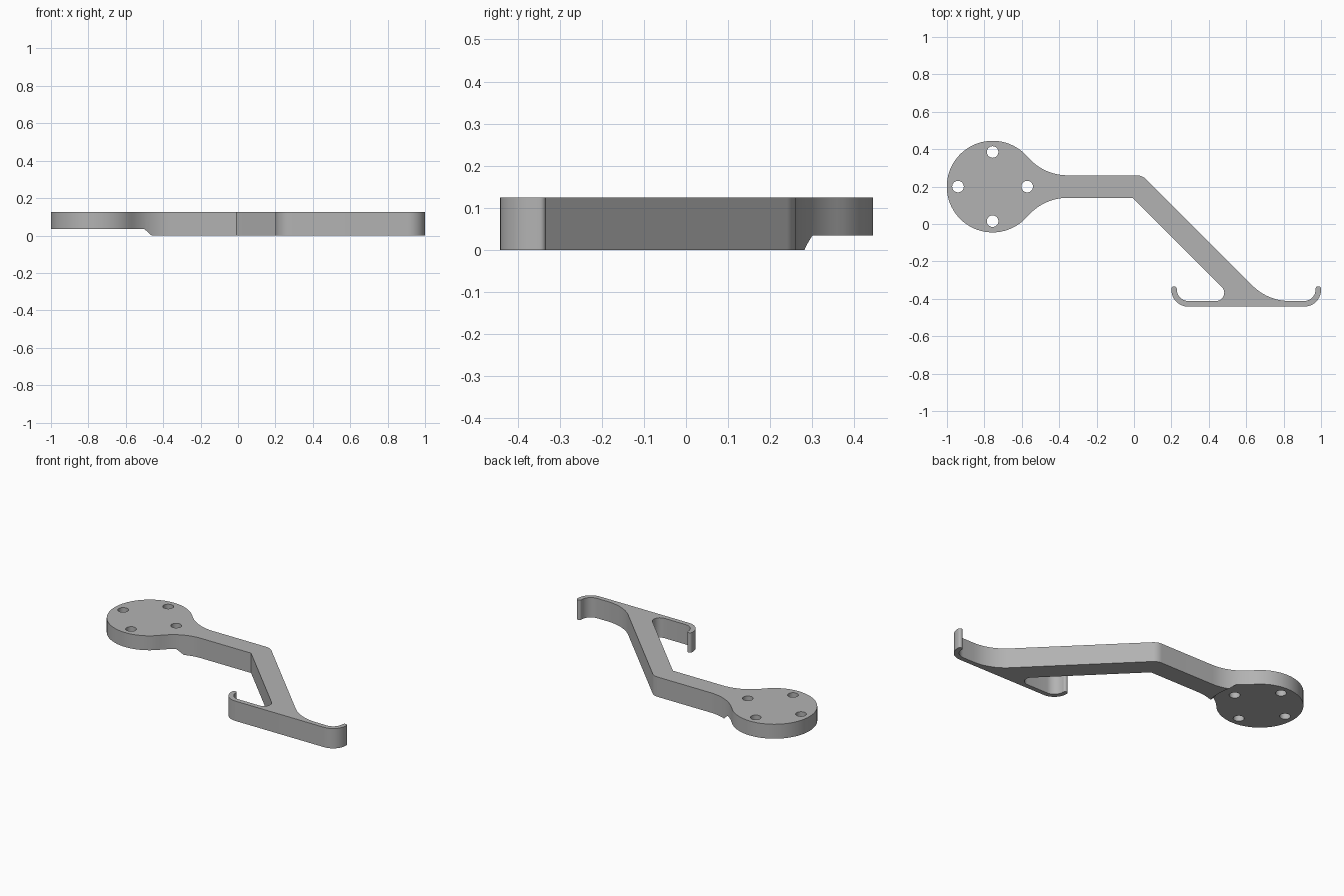
import bpy, bmesh
from math import radians, cos, sin, tan
from mathutils import Vector

cube = bpy.data.objects.get("Cube")
if cube:
    bpy.data.objects.remove(cube, do_unlink=True)

HEIGHT = 0.125
PLATE_Z = 0.034
DISC = Vector((-0.756, 0.2))
DISC_R = 0.245
BLEND_R = 0.28
BLEND_X = -0.355
ARM_HALF = 0.06

grey = bpy.data.materials.new("plain grey")
grey.use_nodes = True
colour = (0.45, 0.45, 0.45, 1)
grey.diffuse_color = colour
grey.node_tree.nodes["Principled BSDF"].inputs["Base Color"].default_value = colour


def arc(centre, r, a0, a1, steps):
    return [Vector(centre) + r * Vector((cos(a), sin(a)))
            for a in (radians(a0 + (a1 - a0) * i / steps) for i in range(steps + 1))]


def rounded(corners, before, after):
    """Replace each corner (x, y, radius) with a tangent arc."""
    pts = [Vector(c[:2]) for c in corners]
    chain = [before] + pts + [after]
    out = []
    for i, (p, c) in enumerate(zip(pts, corners)):
        r = c[2]
        if r == 0:
            out.append(p)
            continue
        u = (chain[i] - p).normalized()
        v = (chain[i + 2] - p).normalized()
        half = u.angle(v) / 2
        centre = p + (u + v).normalized() * (r / sin(half))
        start = p + u * (r / tan(half)) - centre
        end = p + v * (r / tan(half)) - centre
        sweep = start.angle_signed(end)
        steps = 10
        for k in range(steps + 1):
            a = -sweep * k / steps
            out.append(centre + Vector((start.x * cos(a) - start.y * sin(a),
                                        start.x * sin(a) + start.y * cos(a))))
    return out


# Outline: round plate, blends into the arm, elbow, and double-ended hook bar
disc_arc = arc(DISC, DISC_R, 40.3, 319.7, 56)
lower_blend = arc((BLEND_X, DISC.y - ARM_HALF - BLEND_R), BLEND_R, 139.7, 90, 10)
upper_blend = arc((BLEND_X, DISC.y + ARM_HALF + BLEND_R), BLEND_R, 270, 220.3, 10)
corners = [
    (-0.007, 0.14, 0),          # inner elbow
    (0.545, -0.412, 0.044),     # notch between arm and bar
    (0.229, -0.412, 0.062),     # left hook, inside
    (0.229, -0.333, 0.014),
    (0.2, -0.333, 0.014),
    (0.2, -0.442, 0.09),        # left hook, outside
    (1.0, -0.442, 0.09),        # right hook, outside
    (1.0, -0.333, 0.014),
    (0.971, -0.333, 0.014),
    (0.971, -0.412, 0.062),     # right hook, inside
    (0.716, -0.412, 0.28),      # blend from bar into arm
    (0.044, 0.26, 0.07),        # outer elbow
]
outline = disc_arc + lower_blend[1:]
outline += rounded(corners, lower_blend[-1], upper_blend[0]) + upper_blend[:-1]

bm = bmesh.new()
face = bm.faces.new([bm.verts.new((p.x, p.y, 0)) for p in outline])
top = bmesh.ops.extrude_face_region(bm, geom=[face])["geom"]
bmesh.ops.translate(bm, verts=[e for e in top if isinstance(e, bmesh.types.BMVert)],
                    vec=(0, 0, HEIGHT))
bmesh.ops.recalc_face_normals(bm, faces=bm.faces[:])
mesh = bpy.data.meshes.new("hook_bracket")
bm.to_mesh(mesh)
bm.free()
bracket = bpy.data.objects.new("hook_bracket", mesh)
bpy.context.collection.objects.link(bracket)
mesh.materials.append(grey)


def cut(name, x, y, z0, z1, r0, r1, sides):
    bpy.ops.mesh.primitive_cone_add(vertices=sides, radius1=r0, radius2=r1,
                                    depth=z1 - z0, location=(x, y, (z0 + z1) / 2))
    cutter = bpy.context.object
    cutter.name = name
    cutter.hide_render = True
    cutter.data.materials.append(grey)
    bpy.context.view_layer.objects.active = bracket
    mod = bracket.modifiers.new(name, 'BOOLEAN')
    mod.operation = 'DIFFERENCE'
    mod.solver = 'EXACT'
    mod.object = cutter
    bpy.ops.object.modifier_apply(modifier=name)
    bpy.data.objects.remove(cutter, do_unlink=True)


# Raised underside of the plate, with a sloped step at the arm
cut("plate_recess", DISC.x, DISC.y, -PLATE_Z, PLATE_Z, 0.335, 0.275, 64)

# Four screw holes
for i in range(4):
    a = radians(90 * i)
    cut("screw_hole", DISC.x + 0.185 * cos(a), DISC.y + 0.185 * sin(a),
        -0.1, 0.3, 0.031, 0.031, 24)

bpy.ops.object.select_all(action='DESELECT')
bracket.select_set(True)
bpy.context.view_layer.objects.active = bracket
bpy.ops.object.shade_smooth_by_angle(angle=radians(30))
